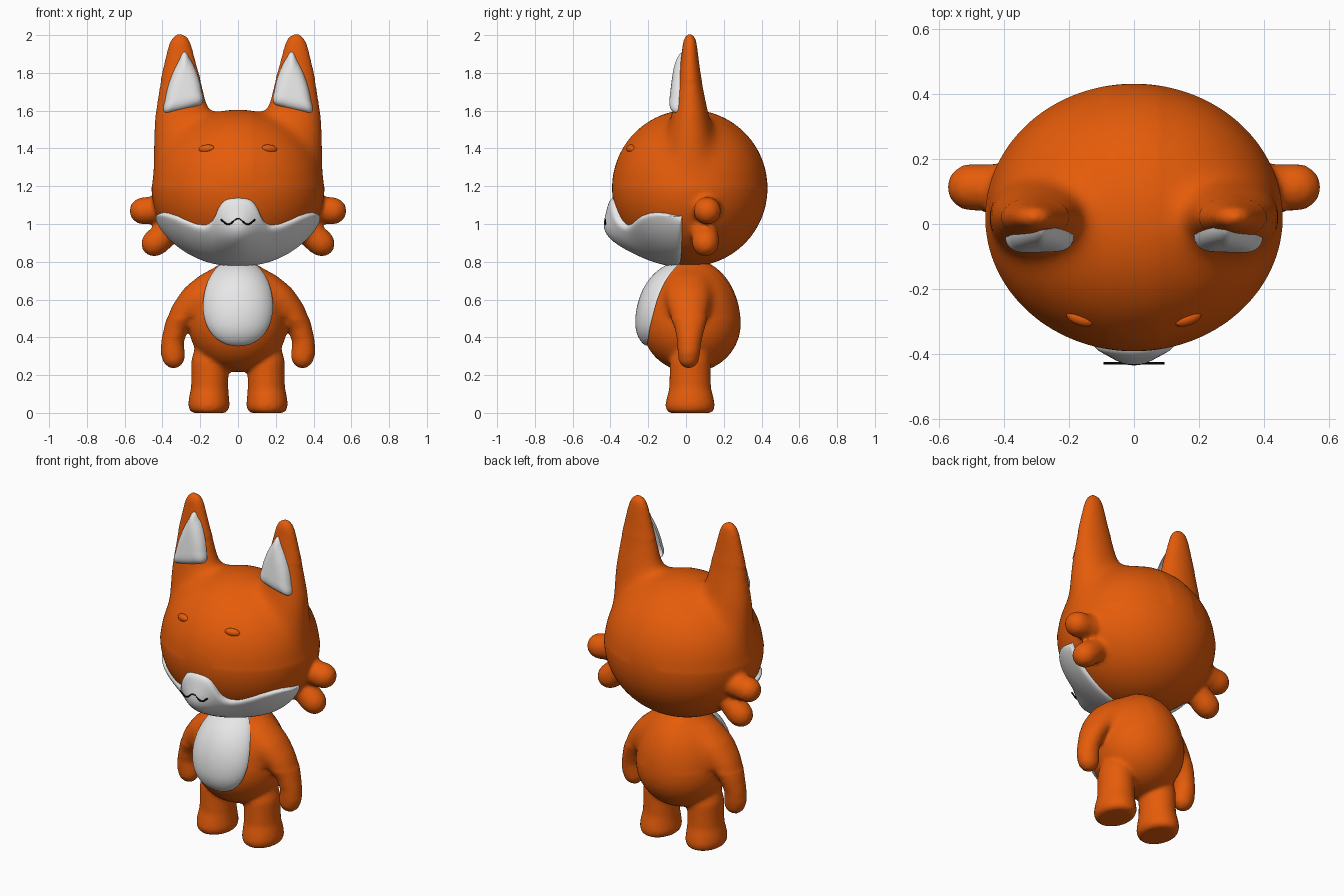
import bpy, bmesh, math
from mathutils import Vector

if "Cube" in bpy.data.objects:
    bpy.data.objects.remove(bpy.data.objects["Cube"])


def material(name, rgb):
    m = bpy.data.materials.new(name)
    m.use_nodes = True
    m.diffuse_color = (*rgb, 1)
    m.node_tree.nodes["Principled BSDF"].inputs["Base Color"].default_value = (*rgb, 1)
    return m


ORANGE = material("orange fur", (0.79, 0.107, 0.003))
WHITE = material("white fur", (0.8, 0.8, 0.8))
BLACK = material("black line", (0.002, 0.002, 0.002))


def finish(bm, name, mat, blend=0):
    """Turn a bmesh into a smooth object, optionally fused by a voxel remesh."""
    bmesh.ops.recalc_face_normals(bm, faces=bm.faces)
    mesh = bpy.data.meshes.new(name)
    bm.to_mesh(mesh)
    bm.free()
    ob = bpy.data.objects.new(name, mesh)
    bpy.context.collection.objects.link(ob)
    bpy.ops.object.select_all(action='DESELECT')
    bpy.context.view_layer.objects.active = ob
    ob.select_set(True)
    if blend:
        fuse = ob.modifiers.new("fuse", 'REMESH')
        fuse.mode = 'VOXEL'
        fuse.voxel_size = 0.012
        soft = ob.modifiers.new("soften", 'SMOOTH')
        soft.factor = 0.5
        soft.iterations = blend
        for mod in (fuse.name, soft.name):
            bpy.ops.object.modifier_apply(modifier=mod)
    ob.data.materials.clear()
    ob.data.materials.append(mat)
    bpy.ops.object.shade_smooth()
    return ob


def soften(ob, test, rounds):
    """Relax the vertices that pass a test, for a wide blend."""
    bm = bmesh.new()
    bm.from_mesh(ob.data)
    verts = [v for v in bm.verts if test(v.co)]
    for _ in range(rounds):
        bmesh.ops.smooth_vert(bm, verts=verts, factor=.5, use_axis_x=True, use_axis_y=True, use_axis_z=True)
    bm.to_mesh(ob.data)
    bm.free()


def lerp(points, x):
    """Interpolated value of a (position, value) list."""
    for (a, va), (b, vb) in zip(points, points[1:]):
        if x <= b:
            return va + (vb - va) * max(0, (x - a) / (b - a))
    return points[-1][1]


def skin(bm, rings):
    """Bridge a list of vertex rings with quads and close the far end."""
    n = len(rings[0])
    for r, s in zip(rings, rings[1:]):
        for k in range(n):
            bm.faces.new((r[k], r[(k + 1) % n], s[(k + 1) % n], s[k]))
    bm.faces.new(rings[-1])


def tube(bm, path, side=1, n=32):
    """Closed loft through (x, y, z, radius, depth radius) sections."""
    pts = [Vector((p[0] * side, p[1], p[2])) for p in path]
    rings = []
    for i, (c, p) in enumerate(zip(pts, path)):
        t = pts[min(i + 1, len(pts) - 1)] - pts[max(i - 1, 0)]
        t.y = 0
        across = t.normalized().cross(Vector((0, 1, 0)))
        rings.append([bm.verts.new(c + across * p[3] * math.cos(a) + Vector((0, p[4] * math.sin(a), 0)))
                      for a in (math.tau * k / n for k in range(n))])
    skin(bm, rings)
    bm.faces.new(rings[0][::-1])


def pad(name, outline, centre, base, height):
    """Puffed cushion over an (x, z) outline, lying on the surface y = base(x, z)."""
    bm = bmesh.new()
    rings = []
    for k in range(13):
        s = max(math.cos(k / 12 * math.pi / 2), 0.01)
        ring = []
        for x, z in outline:
            px, pz = centre[0] + (x - centre[0]) * s, centre[1] + (z - centre[1]) * s
            ring.append(bm.verts.new((px, base(px, pz) - height * (1 - s ** 4) ** 0.5, pz)))
        rings.append(ring)
    skin(bm, rings)
    return finish(bm, name, WHITE)


# Head with ears and cheek tufts, fused into one skin
HX, HY, HZ, CY, CZ = 0.458, 0.412, 0.415, 0.02, 1.19
bm = bmesh.new()
ball = bmesh.ops.create_uvsphere(bm, u_segments=64, v_segments=48, radius=1)["verts"]
for v in ball:
    v.co = (v.co.x * HX, v.co.y * HY + CY, v.co.z * HZ + CZ)
EAR = [(.27, .02, 1.1, .14, .14), (.29, .02, 1.3, .162, .14), (.294, .02, 1.4, .16, .13),
       (.296, .02, 1.5, .156, .117), (.297, .022, 1.57, .152, .104), (.299, .022, 1.63, .141, .09),
       (.303, .021, 1.72, .118, .07), (.306, .02, 1.82, .093, .054), (.307, .02, 1.9, .073, .044),
       (.307, .02, 1.95, .06, .038), (.307, .02, 1.985, .043, .03), (.307, .02, 2.006, .016, .012)]
UPPER_TUFT = [(.3, .1, 1.1, .09, .09), (.42, .108, 1.08, .078, .078), (.46, .112, 1.073, .07, .071),
              (.495, .113, 1.07, .073, .073), (.53, .113, 1.068, .067, .067), (.56, .113, 1.067, .045, .045),
              (.574, .113, 1.066, .012, .012)]
LOWER_TUFT = [(.25, .08, 1.05, .08, .08), (.38, .1, .95, .07, .07), (.43, .103, .908, .073, .073),
              (.46, .103, .884, .067, .067), (.486, .103, .864, .046, .046), (.498, .103, .855, .012, .012)]
for side in (1, -1):
    for part in (EAR, UPPER_TUFT, LOWER_TUFT):
        tube(bm, part, side)
head = finish(bm, "head", ORANGE, 8)
for top in (1.6, 1.64, 1.68, 1.72, 1.76):
    soften(head, lambda p: abs(p.x) > .08 and 1.2 < p.z < top, 14)


# Torso with arms and legs, fused into one skin
def torso_radius(z):
    reach = .255 if z < .47 else .345
    return .262 * math.sqrt(max(0, 1 - ((z - .47) / reach) ** 2))


bm = bmesh.new()
levels = [.51 - .295 * math.cos(math.pi * k / 24) for k in range(1, 24)]
tube(bm, [(0, .028, z, torso_radius(z), torso_radius(z)) for z in levels], n=48)
ARM = [(.06, .02, .73, .06, .1), (.145, .015, .675, .08, .125), (.225, .012, .605, .085, .125),
       (.292, .015, .525, .075, .105), (.328, .02, .45, .063, .08), (.347, .018, .38, .06, .065),
       (.346, .015, .32, .065, .06), (.336, .014, .28, .06, .055), (.324, .014, .255, .042, .04),
       (.318, .014, .24, .012, .012)]
LEG = [(.154, .022, 0, .085, .108), (.154, .022, .008, .1, .124), (.154, .022, .04, .111, .132),
       (.153, .022, .08, .106, .124), (.15, .022, .13, .099, .111), (.149, .022, .2, .098, .109),
       (.148, .022, .27, .1, .108), (.143, .022, .32, .09, .095), (.135, .022, .36, .05, .05)]
for side in (1, -1):
    tube(bm, ARM, side)
    tube(bm, LEG, side)
body = finish(bm, "body", ORANGE, 8)
soften(body, lambda p: abs(p.x) > .08 and p.z > .5, 30)


# Belly patch
def torso_front(x, z):
    return .028 - math.sqrt(max(torso_radius(z) ** 2 - .8 * x * x, 0.002))


oval = []
for k in range(56):
    a = math.tau * k / 56
    s = math.sin(a)
    oval.append((.185 * math.cos(a) * abs(math.cos(a)) ** -.12, .56 + (.255 if s > 0 else .205) * s))
pad("belly_patch", oval, (0, .56), torso_front, .035)

# Inner ears: triangles with rounded corners and swelling sides
for side, label in ((1, "left"), (-1, "right")):
    corners = [(.285, 1.95), (.168, 1.636), (.412, 1.577)]
    tri = []
    for i, corner in enumerate(corners):
        p = Vector(corner)
        following = Vector(corners[(i + 1) % 3])
        a = p.lerp(Vector(corners[i - 1]), .2)
        b = p.lerp(following, .2)
        for t in (k / 6 for k in range(7)):
            q = a * (1 - t) ** 2 + p * 2 * t * (1 - t) + b * t * t
            tri.append((q.x * side, q.y))
        c = following.lerp(p, .2)
        out = Vector((c.y - b.y, b.x - c.x)).normalized() * (.003 if i == 1 else .011)
        for t in (.1, .25, .4, .6, .75, .9):
            q = b.lerp(c, t) + out * 4 * t * (1 - t)
            tri.append((q.x * side, q.y))
    pad(label + "_inner_ear", tri, (.285 * side, 1.7), lambda x, z: -.042 + (z - 1.6) * .12, .053)

# Muzzle: a raised shell over the lower front of the head with a snout bulge
BROW = [(0, 1.137), (.05, 1.133), (.075, 1.122), (.097, 1.1), (.115, 1.065), (.13, 1.025), (.148, .998),
        (.175, .985), (.22, .992), (.28, 1.016), (.33, 1.038), (.38, 1.053), (.41, 1.056),
        (.43, 1.05), (.446, 1.03)]
MX, MY, MZ = .48, .42, .42
bm = bmesh.new()
U, V, LIMIT = 96, 32, math.radians(67.5)
grid = []
for i in range(U + 1):
    su = math.sin(math.pi / 2 * (2 * i / U - 1))
    u = su * LIMIT
    bottom = -math.acos(.1 / math.cos(u))
    top = (lerp(BROW, abs(MX * math.sin(u))) - CZ) / (MZ * math.cos(u))
    top = max(math.asin(max(-1, min(1, top))), bottom + .01)
    row = []
    for j in range(V + 1):
        sv = -math.cos(math.pi * j / V)
        v = bottom + (top - bottom) * (1 + sv) / 2
        lift = -.028 + .032 * math.sqrt((1 - abs(sv) ** 16) * (1 - abs(su) ** 30))
        n = Vector((math.sin(u), -math.cos(u) * math.cos(v), math.cos(u) * math.sin(v)))
        p = Vector((n.x * MX, n.y * MY + CY, n.z * MZ + CZ)) + n * lift
        p.y -= .094 * math.exp(-(p.x / .13) ** 2 - ((p.z - .94) / .13) ** 2) * min(1, -n.y * 2.5)
        row.append(bm.verts.new(p))
    grid.append(row)
for r, s in zip(grid, grid[1:]):
    for j in range(V):
        bm.faces.new((r[j], s[j], s[j + 1], r[j + 1]))
finish(bm, "muzzle", WHITE)

# Closed eyes: small flattened beads
for side, label in ((1, "left"), (-1, "right")):
    bpy.ops.mesh.primitive_uv_sphere_add(segments=24, ring_count=16, location=(.166 * side, -.29, 1.398))
    eye = bpy.context.object
    eye.name = label + "_eye"
    eye.scale = (.044, .022, .022)
    eye.rotation_euler = (math.radians(-28), math.radians(6 * side), math.radians(20 * side))
    eye.data.materials.append(ORANGE)
    bpy.ops.object.shade_smooth()

# Mouth: a thin wavy line
curve = bpy.data.curves.new("mouth", 'CURVE')
curve.dimensions = '3D'
curve.bevel_depth = .0045
curve.bevel_resolution = 2
curve.use_fill_caps = True
line = curve.splines.new('POLY')
line.points.add(40)
for k, p in enumerate(line.points):
    x = -.092 + .184 * k / 40
    p.co = (x, -.428, 1.013 - .015 * math.cos(math.tau * (abs(x) - .052) / .104), 1)
mouth = bpy.data.objects.new("mouth", curve)
bpy.context.collection.objects.link(mouth)
curve.materials.append(BLACK)
